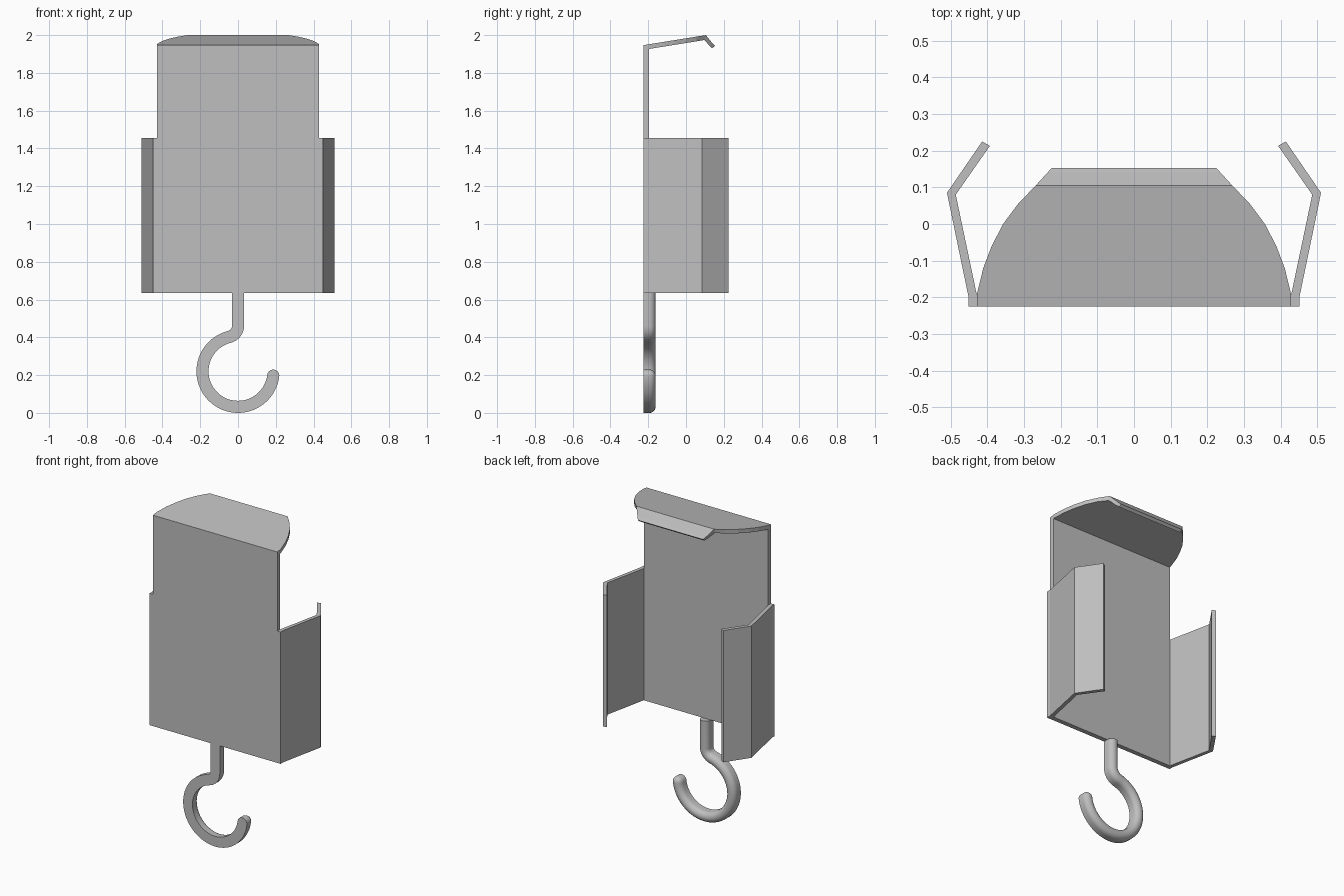
import bpy, bmesh
from math import sin, cos, pi, radians, sqrt, atan2
from mathutils import Vector

cube = bpy.data.objects.get("Cube")
if cube:
    bpy.data.objects.remove(cube)

metal = bpy.data.materials.new("grey metal")
metal.use_nodes = True
GREY = (0.52, 0.52, 0.52, 1)
metal.diffuse_color = GREY
metal.node_tree.nodes["Principled BSDF"].inputs["Base Color"].default_value = GREY

FRONT, BACK = -0.225, -0.196
BASE, SHOULDER, TOP = 0.635, 1.455, 1.947


def finish(name, bm):
    bmesh.ops.recalc_face_normals(bm, faces=bm.faces)
    mesh = bpy.data.meshes.new(name)
    bm.to_mesh(mesh)
    bm.free()
    mesh.materials.append(metal)
    obj = bpy.data.objects.new(name, mesh)
    bpy.context.collection.objects.link(obj)
    return obj


def loft(name, rings):
    """Skin a list of equal-length closed rings and cap both ends."""
    bm = bmesh.new()
    loops = [[bm.verts.new(p) for p in ring] for ring in rings]
    for a, b in zip(loops, loops[1:]):
        for i in range(len(a)):
            j = (i + 1) % len(a)
            bm.faces.new((a[i], a[j], b[j], b[i]))
    bm.faces.new(loops[0])
    bm.faces.new(loops[-1])
    return finish(name, bm)


def prism(name, outline, z0, z1):
    return loft(name, [[(x, y, z) for x, y in outline] for z in (z0, z1)])


# Back plate
W = 0.428
prism("back_plate", [(-W, FRONT), (W, FRONT), (W, BACK), (-W, BACK)], BASE, TOP - 0.005)

# Folded side wings
wing = [(W, FRONT), (0.451, FRONT), (0.451, -0.2), (0.51, 0.085),
        (0.414, 0.225), (0.393, 0.213), (0.486, 0.08), (W, BACK)]
for side, name in ((1, "left_wing"), (-1, "right_wing")):
    prism(name, [(side * x, y) for x, y in wing], BASE, SHOULDER)

# Sloping top flap with rounded sides and a bent lip
CREASE = 0.105
slope = (2.0 - TOP) / (CREASE - FRONT)
stations = []
for y, half in ((FRONT, W), (-0.19, W), (-0.12, 0.411), (-0.06, 0.388),
                (0, 0.357), (0.055, 0.316)):
    z = TOP + (y - FRONT) * slope
    stations.append((y, z, y, z - 0.025, half))
stations.append((CREASE, 2.0, 0.098, 1.974, 0.268))
stations.append((0.14, 1.957, 0.127, 1.94, 0.236))
stations.append((0.153, 1.943, 0.138, 1.93, 0.224))
loft("top_flap", [[(-h, y, z), (h, y, z), (h, yb, zb), (-h, yb, zb)]
                  for y, z, yb, zb, h in stations])

# Hook path: stem, bend, ring and rounded tip, as (x, z, heading, half width)
R, RING, BEND = 0.032, 0.188, 0.06
cz = 0.22
bz = cz + sqrt((RING + BEND) ** 2 - BEND ** 2)
join = atan2(bz - cz, -BEND)
path = [(0, BASE, -pi / 2, R)]
for i in range(9):
    a = -(pi - join) * i / 8
    path.append((-BEND + BEND * cos(a), bz + BEND * sin(a), a - pi / 2, R))
stop = radians(353)
for i in range(1, 49):
    a = join + (stop - join) * i / 48
    path.append((RING * cos(a), cz + RING * sin(a), a + pi / 2, R))
x, z, head, _ = path[-1]
for i in range(1, 8):
    t = radians(88) * i / 7
    path.append((x + R * sin(t) * cos(head), z + R * sin(t) * sin(head), head, R * cos(t)))

# Hook section: flat front, rounded back
rings = []
for x, z, head, w in path:
    n = Vector((-sin(head), 0, cos(head)))
    mid = FRONT + R
    flat = [(-w, FRONT), (w, FRONT)]
    arc = [(w * cos(pi * k / 14), mid + w * sin(pi * k / 14)) for k in range(15)]
    rings.append([Vector((x, y, z)) + n * u for u, y in flat + arc])
hook = loft("hook", rings)
bpy.context.view_layer.objects.active = hook
hook.select_set(True)
bpy.ops.object.shade_smooth_by_angle(angle=radians(35))
